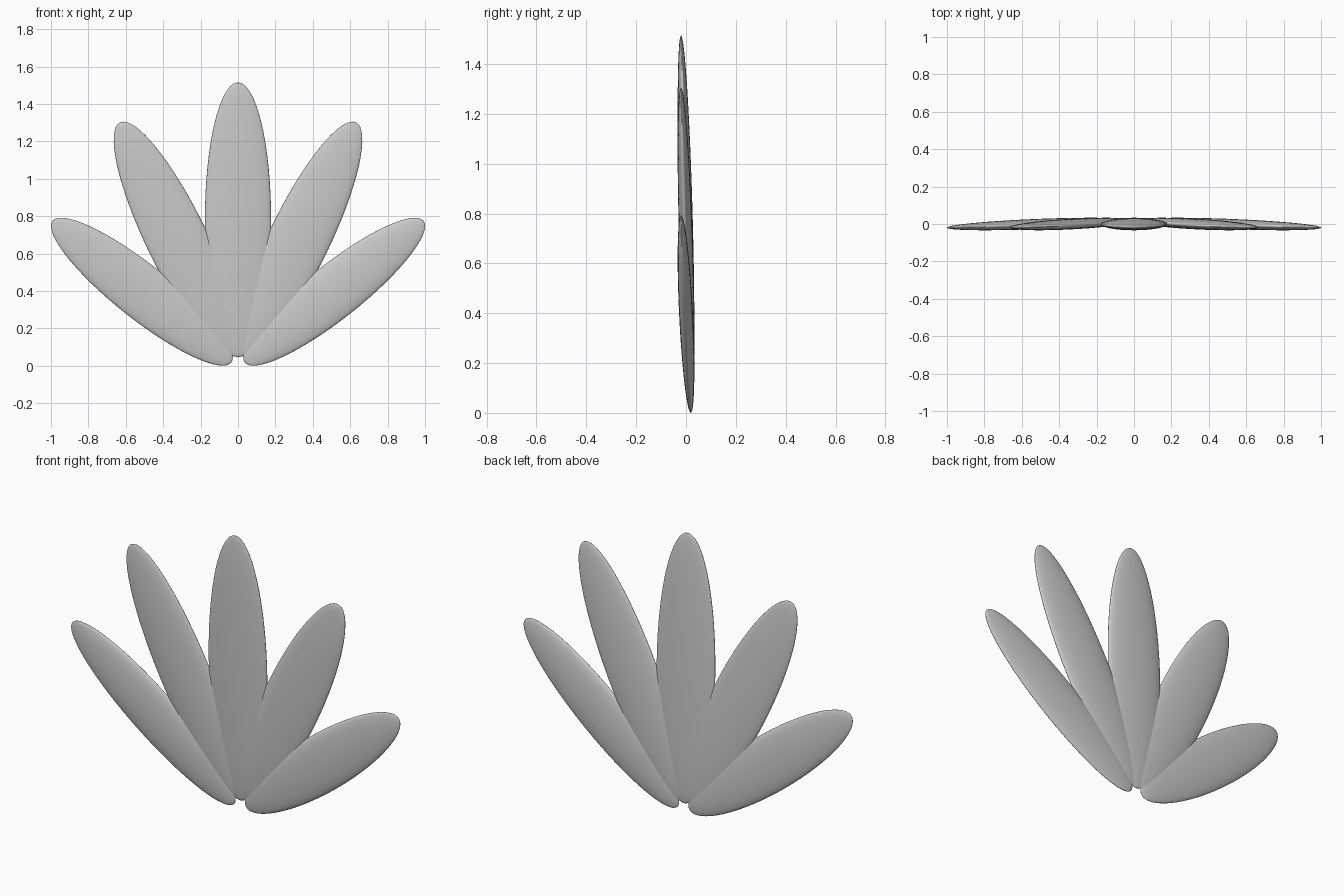
import bpy
import math

cube = bpy.data.objects.get("Cube")
if cube:
    bpy.data.objects.remove(cube, do_unlink=True)

# Single soft grey
grey = bpy.data.materials.new("soft_grey")
grey.use_nodes = True
color = (0.6, 0.6, 0.6, 1.0)
grey.diffuse_color = color
grey.node_tree.nodes["Principled BSDF"].inputs["Base Color"].default_value = color

HALF_THICKNESS = 0.027
LEAN = 0.02  # how far each tip leans forward from the petal centre


def petal(name, x, z, half_width, half_length, fan_angle):
    """Flattened ellipsoid, leaning forward and fanned sideways."""
    bpy.ops.mesh.primitive_uv_sphere_add(segments=48, ring_count=32, radius=1)
    obj = bpy.context.object
    obj.name = name
    obj.scale = (half_width, HALF_THICKNESS, half_length)
    obj.rotation_euler = (math.asin(LEAN / half_length), math.radians(fan_angle), 0)
    obj.location = (x, 0, z)
    bpy.ops.object.transform_apply(location=False, rotation=True, scale=True)
    bpy.ops.object.shade_smooth()
    obj.data.materials.append(grey)


# Upright petal
petal("center_petal", 0, 0.78, 0.177, 0.735, 0)

# Mirrored pairs of side petals
for side, sign in (("left", 1), ("right", -1)):
    petal(side + "_inner_petal", sign * 0.328, 0.677, 0.163, 0.694, sign * 25.9)
    petal(side + "_outer_petal", sign * 0.514, 0.396, 0.145, 0.61, sign * 51.6)
